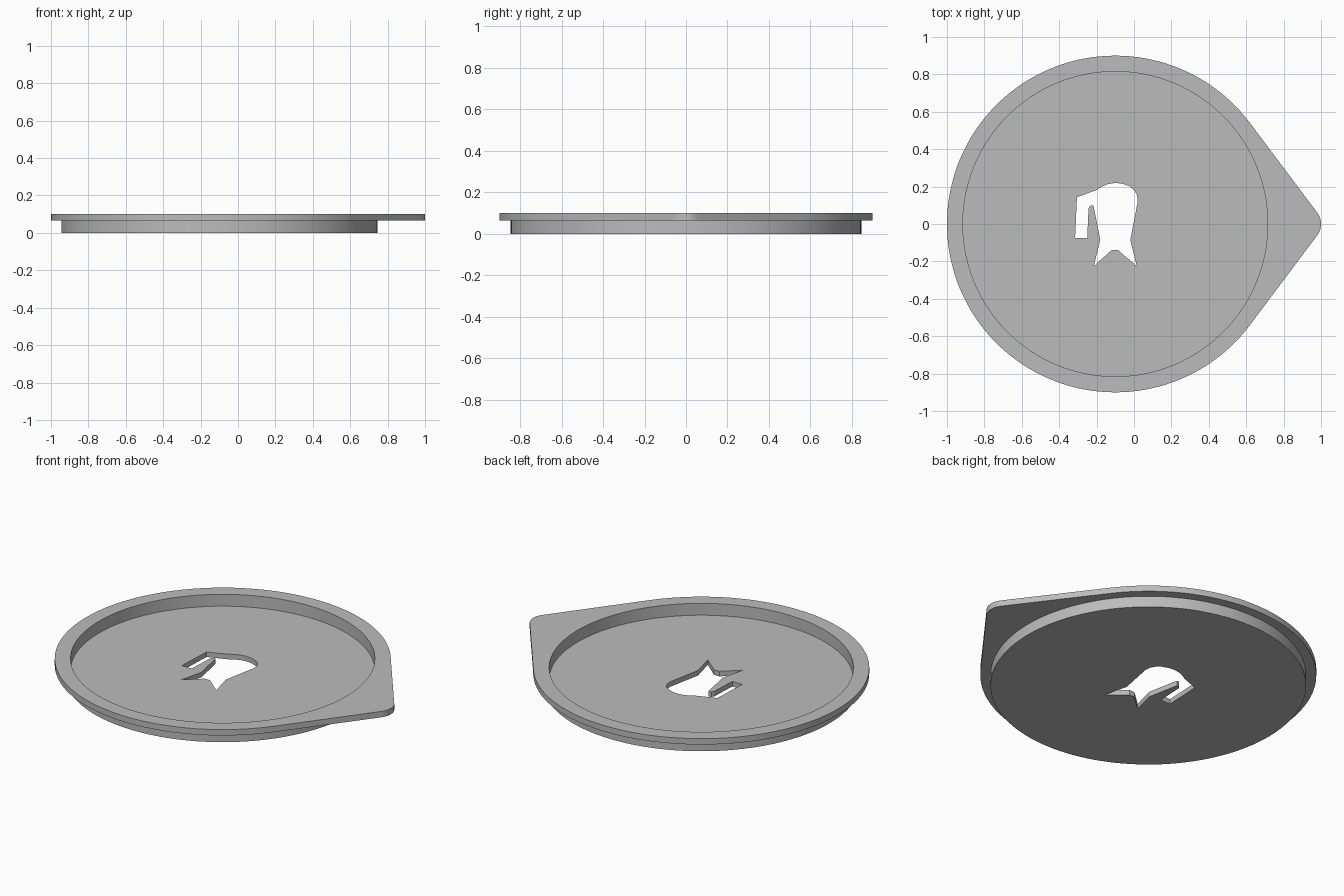
import bpy, bmesh, math
from mathutils import Vector

cube = bpy.data.objects.get("Cube")
if cube:
    bpy.data.objects.remove(cube, do_unlink=True)

CX = -0.1                                # centre of the round dish
FLOOR, LEDGE, TOP = 0.03, 0.065, 0.10    # floor top, flange underside, flange top


def arc(cx, radius, start, end, steps):
    """Points along an arc, angles in radians."""
    angles = [start + (end - start) * i / steps for i in range(steps + 1)]
    return [(cx + radius * math.cos(a), radius * math.sin(a)) for a in angles]


def circle(radius):
    return arc(CX, radius, 0, math.tau, 128)[:-1]


# Flange outline: big circle joined by tangents to a small rounded tip
tangent = math.acos(0.8)
flange = (arc(CX, 0.9, tangent, math.tau - tangent, 112)
          + arc(0.9, 0.1, -tangent, tangent, 16))

# Cut-out in the floor: body with forked foot, and a side arm
cutout = [(-.305, .143), (-.315, -.075), (-.25, -.075), (-.243, .085),
          (-.235, .097), (-.217, .10), (-.18, -.085), (-.215, -.225),
          (-.12, -.14), (-.085, -.14), (.015, -.225), (-.02, -.085),
          (.02, .12), (.016, .155), (0, .182), (-.025, .202), (-.06, .215),
          (-.10, .22), (-.14, .213), (-.17, .20), (-.2, .182)]

bm = bmesh.new()


def wall(points, low, high):
    """Upright band following a closed outline; returns its low and high edges."""
    rings = [[bm.verts.new((x, y, z)) for x, y in points] for z in (low, high)]
    n = len(points)
    for i in range(n):
        j = (i + 1) % n
        face = bm.faces.new((rings[0][i], rings[0][j], rings[1][j], rings[1][i]))
        face.smooth = True
    return [[bm.edges.get((r[i], r[(i + 1) % n])) for i in range(n)] for r in rings]


def cap(outer, inner, up):
    """Flat face between two closed outlines."""
    bmesh.ops.triangle_fill(bm, edges=outer + inner, use_beauty=True,
                            normal=Vector((0, 0, up)))


flange_low, flange_high = wall(flange, LEDGE, TOP)
dish_low, dish_high = wall(circle(0.845), 0, LEDGE)
well_low, well_high = wall(circle(0.815), FLOOR, TOP)
hole_low, hole_high = wall(cutout, 0, FLOOR)

cap(flange_high, well_high, 1)     # flange top
cap(flange_low, dish_high, -1)     # flange underside
cap(well_low, hole_high, 1)        # dish floor
cap(dish_low, hole_low, -1)        # dish underside
bmesh.ops.recalc_face_normals(bm, faces=bm.faces[:])

mesh = bpy.data.meshes.new("flanged_dish")
bm.to_mesh(mesh)
bm.free()
dish = bpy.data.objects.new("flanged_dish", mesh)
bpy.context.collection.objects.link(dish)

# Plain grey
grey = bpy.data.materials.new("plain grey")
grey.use_nodes = True
colour = (0.5, 0.5, 0.5, 1)
grey.diffuse_color = colour
for node in grey.node_tree.nodes:
    if node.type == 'BSDF_PRINCIPLED':
        node.inputs["Base Color"].default_value = colour
mesh.materials.append(grey)

bpy.ops.object.select_all(action='DESELECT')
dish.select_set(True)
bpy.context.view_layer.objects.active = dish
bpy.ops.object.shade_smooth_by_angle(angle=math.radians(25))
